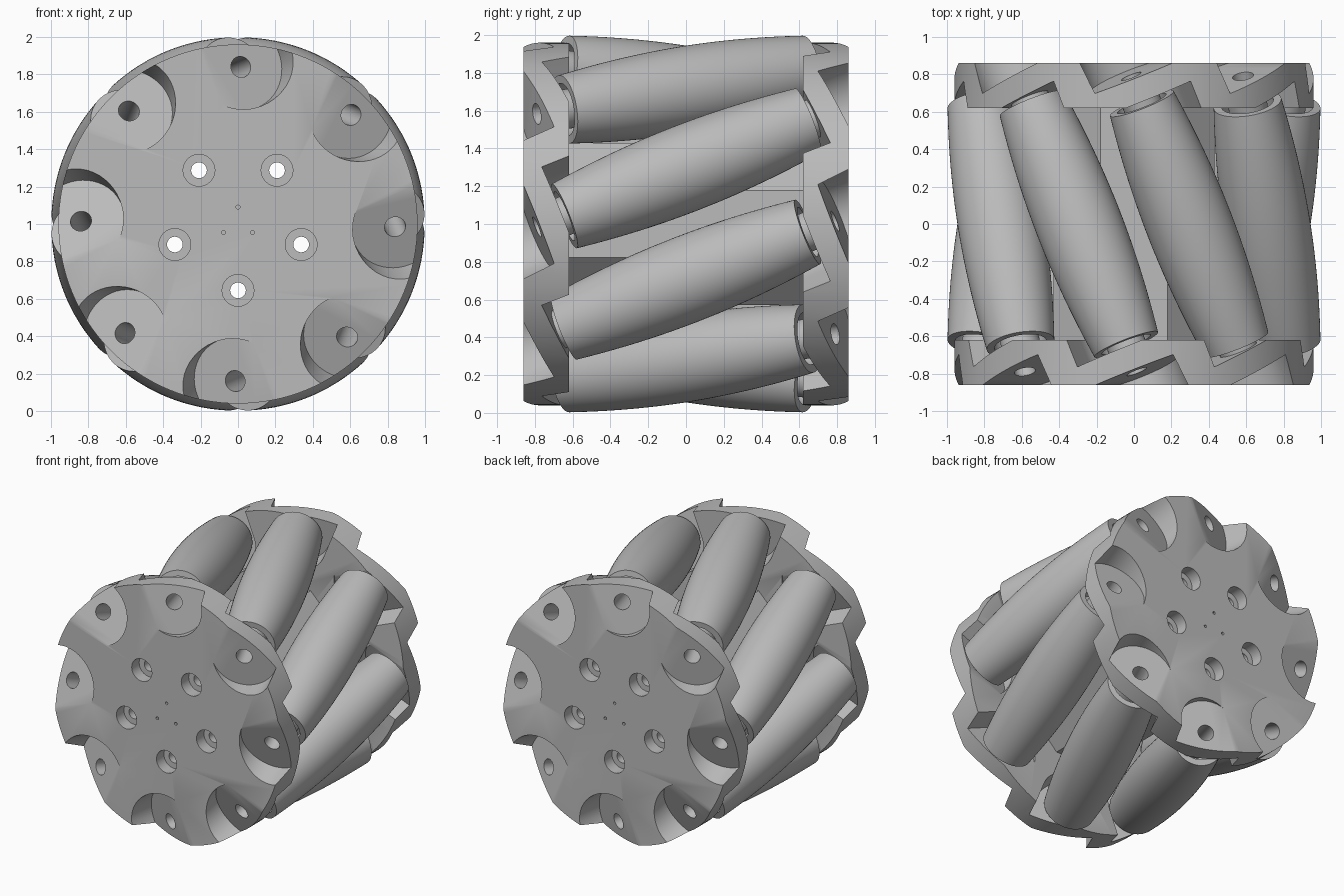
import bpy
import bmesh
from math import sin, cos, pi, radians, sqrt
from mathutils import Matrix, Vector

if "Cube" in bpy.data.objects:
    bpy.data.objects.remove(bpy.data.objects["Cube"])

COUNT = 8
TILT = radians(23)
AXIS_R = 0.77          # distance from wheel centre to each roller axis
END = 0.7              # half length of a roller
LIFT = Matrix.Translation((0, 0, 1))

gray = bpy.data.materials.new("wheel_gray")
gray.use_nodes = True
gray.diffuse_color = (0.5, 0.5, 0.5, 1)
gray.node_tree.nodes["Principled BSDF"].inputs["Base Color"].default_value = (0.5, 0.5, 0.5, 1)


def make(name, bm, matrix=Matrix()):
    bmesh.ops.recalc_face_normals(bm, faces=bm.faces)
    mesh = bpy.data.meshes.new(name)
    bm.to_mesh(mesh)
    bm.free()
    mesh.transform(matrix)
    mesh.materials.append(gray)
    obj = bpy.data.objects.new(name, mesh)
    bpy.context.collection.objects.link(obj)
    return obj


def prism(name, outline, z0, z1, matrix=Matrix()):
    """Extrude a flat outline along local z."""
    bm = bmesh.new()
    face = bm.faces.new([bm.verts.new((x, y, z0)) for x, y in outline])
    ext = bmesh.ops.extrude_face_region(bm, geom=[face])
    moved = [g for g in ext["geom"] if isinstance(g, bmesh.types.BMVert)]
    bmesh.ops.translate(bm, verts=moved, vec=(0, 0, z1 - z0))
    return make(name, bm, matrix)


def circle(r, n, cx=0, cy=0, turn=0):
    return [(cx + r * cos(turn + 2 * pi * i / n), cy + r * sin(turn + 2 * pi * i / n)) for i in range(n)]


def lathe(name, profile, n, matrix):
    """Revolve a closed (radius, height) profile around local z."""
    bm = bmesh.new()
    rings = [[bm.verts.new((r * cos(2 * pi * i / n), r * sin(2 * pi * i / n), z)) for i in range(n)]
             for r, z in profile]
    for a, b in zip(rings, rings[1:] + rings[:1]):
        for i in range(n):
            j = (i + 1) % n
            bm.faces.new((a[i], a[j], b[j], b[i]))
    return make(name, bm, matrix)


def cut(obj, cutter):
    cutter.hide_render = True
    mod = obj.modifiers.new("cut", "BOOLEAN")
    mod.operation = "DIFFERENCE"
    mod.solver = "EXACT"
    mod.object = cutter
    bpy.context.view_layer.objects.active = obj
    bpy.ops.object.modifier_apply(modifier=mod.name)
    mesh = cutter.data
    bpy.data.objects.remove(cutter)
    bpy.data.meshes.remove(mesh)


def smooth(obj):
    bpy.ops.object.select_all(action="DESELECT")
    obj.select_set(True)
    bpy.context.view_layer.objects.active = obj
    bpy.ops.object.shade_smooth_by_angle(angle=radians(30))


def roller_frame(k):
    """Local z runs along the skewed roller axis toward the front, local y points outward."""
    t = (k + 0.5) * 2 * pi / COUNT
    out = Vector((sin(t), 0, cos(t)))
    tangent = Vector((cos(t), 0, -sin(t)))
    back = Vector((0, 1, 0))
    axis = tangent * sin(TILT) - back * cos(TILT)
    side = tangent * cos(TILT) + back * sin(TILT)
    m = Matrix((side, out, axis)).transposed().to_4x4()
    m.translation = out * AXIS_R
    return m


# Front-facing frame: local z points toward -y, local y points up
FACE = Matrix.Rotation(pi / 2, 4, "X")

# Side plate with saw-like pockets on both faces
plate = prism("front_plate", circle(0.96, 128), 0.62, 0.86, FACE)
slot_r = 0.235
slot = [(slot_r * cos(pi + pi * i / 24), slot_r * sin(pi + pi * i / 24)) for i in range(25)]
slot += [(slot_r, 0.5), (-slot_r, 0.5)]
for k in range(COUNT):
    m = roller_frame(k)
    cut(plate, prism("outer_pocket", slot, 0.858, 1.4, m))
    cut(plate, prism("inner_pocket", slot, 0.35, 0.73, m))
    cut(plate, prism("axle_hole", circle(0.057, 24), 0.5, 1.2, m))

# Octagonal core between the plates
core = prism("core", circle(0.465, 8, turn=pi / 8), -0.63, 0.63, FACE)

# Bolt holes with counterbores, and three small marker holes
for i in range(5):
    t = -pi / 2 + i * 2 * pi / 5
    x, y = 0.355 * cos(t), 0.355 * sin(t)
    cut(plate, prism("counterbore", circle(0.085, 32, x, y), 0.77, 1, FACE))
    cut(plate, prism("bolt_hole", circle(0.042, 24, x, y), 0.5, 1, FACE))
    cut(core, prism("bolt_hole", circle(0.042, 24, x, y), -1, 1, FACE))
for i in range(3):
    t = pi / 2 + i * 2 * pi / 3
    cut(plate, prism("marker_hole", circle(0.011, 12, 0.09 * cos(t), 0.09 * sin(t)), 0.8, 1, FACE))

# The rear plate is the front one turned half round
rear = plate.copy()
rear.data = plate.data.copy()
rear.name = "back_plate"
bpy.context.collection.objects.link(rear)
rear.data.transform(LIFT @ Matrix.Rotation(pi, 4, "Z"))
plate.data.transform(LIFT)
core.data.transform(LIFT)
for obj in (plate, rear, core):
    smooth(obj)

# Barrel rollers whose bulge follows the wheel's outer circle, with bushings in the recessed ends
steps = 28
barrel = []
for i in range(steps + 1):
    s = -END + 2 * END * i / steps
    barrel.append((1 - sqrt(AXIS_R ** 2 + (s * sin(TILT)) ** 2), s))
recess = END - 0.07
barrel += [(0.14, END), (0.14, recess), (0.057, recess), (0.057, -recess), (0.14, -recess), (0.14, -END)]
for k in range(COUNT):
    m = LIFT @ roller_frame(k)
    smooth(lathe(f"roller_{k + 1}", barrel, 64, m))
    for end, sign in (("front", 1), ("back", -1)):
        tube = [(0.105, sign * 0.62), (0.105, sign * 0.735), (0.057, sign * 0.735), (0.057, sign * 0.62)]
        smooth(lathe(f"{end}_bushing_{k + 1}", tube, 40, m))
